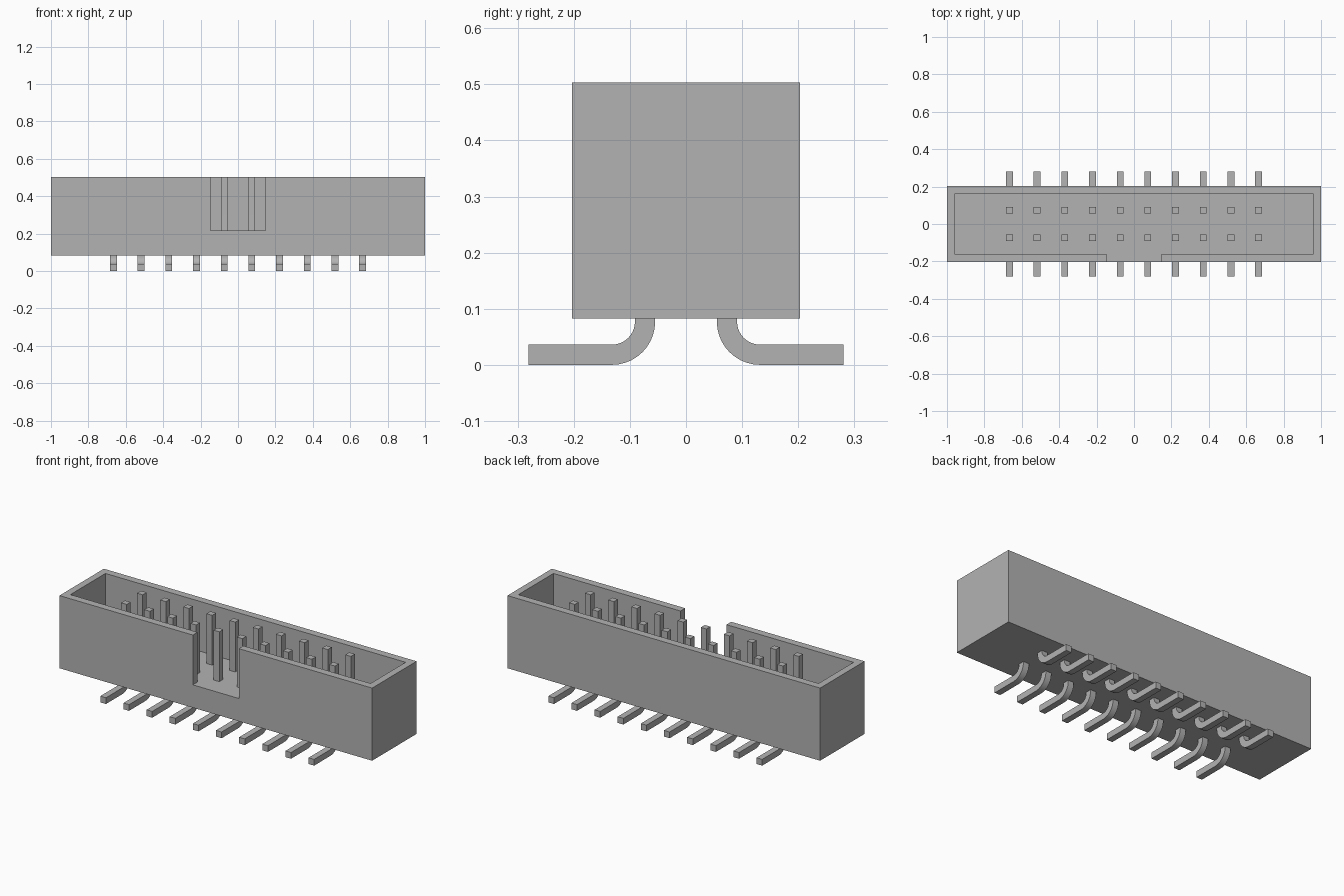
import bpy
import bmesh
from math import sin, cos, pi
from mathutils import Vector

cube = bpy.data.objects.get("Cube")
if cube:
    bpy.data.objects.remove(cube, do_unlink=True)

# Shared colour
grey = bpy.data.materials.new("neutral grey")
grey.use_nodes = True
colour = (0.45, 0.45, 0.45, 1)
grey.diffuse_color = colour
grey.node_tree.nodes["Principled BSDF"].inputs["Base Color"].default_value = colour

# Main sizes
HALF_X, HALF_Y = 1.0, 0.203
BASE, FLOOR, TOP = 0.083, 0.215, 0.503
IN_X, IN_Y, NOTCH = 0.96, 0.16, 0.147
PITCH, COUNT, THICK = 0.148, 10, 0.036


def prism(name, outline, offset):
    """Extrude a closed outline of 3D points along an offset."""
    bm = bmesh.new()
    face = bm.faces.new([bm.verts.new(p) for p in outline])
    side = bmesh.ops.extrude_face_region(bm, geom=[face])["geom"]
    verts = [v for v in side if isinstance(v, bmesh.types.BMVert)]
    bmesh.ops.translate(bm, verts=verts, vec=Vector(offset))
    bmesh.ops.recalc_face_normals(bm, faces=bm.faces)
    mesh = bpy.data.meshes.new(name)
    bm.to_mesh(mesh)
    bm.free()
    mesh.materials.append(grey)
    obj = bpy.data.objects.new(name, mesh)
    bpy.context.collection.objects.link(obj)
    return obj


def activate(obj):
    bpy.ops.object.select_all(action="DESELECT")
    obj.select_set(True)
    bpy.context.view_layer.objects.active = obj


# Shroud: box hollowed by one cutter holding both the cavity and key slot
box = [(-HALF_X, -HALF_Y), (HALF_X, -HALF_Y), (HALF_X, HALF_Y), (-HALF_X, HALF_Y)]
shroud = prism("shroud", [(x, y, BASE) for x, y in box], (0, 0, TOP - BASE))
cavity = [(-IN_X, IN_Y), (-IN_X, -IN_Y), (-NOTCH, -IN_Y), (-NOTCH, -HALF_Y * 2),
          (NOTCH, -HALF_Y * 2), (NOTCH, -IN_Y), (IN_X, -IN_Y), (IN_X, IN_Y)]
cutter = prism("cavity_cutter", [(x, y, FLOOR) for x, y in cavity], (0, 0, TOP))
cutter.hide_render = True
cut = shroud.modifiers.new("cavity", "BOOLEAN")
cut.operation = "DIFFERENCE"
cut.solver = "EXACT"
cut.object = cutter
activate(shroud)
bpy.ops.object.modifier_apply(modifier=cut.name)
bpy.data.objects.remove(cutter, do_unlink=True)

# Contact: straight pin above, rounded bend and flat solder foot below
OUTER, INNER, STEPS = 0.077, 0.041, 10
PIN_Y, FOOT_Y = 0.055, 0.281
centre_y = PIN_Y + OUTER


def bend(radius):
    angles = [pi + pi / 2 * i / STEPS for i in range(STEPS + 1)]
    return [(centre_y + radius * cos(a), OUTER + radius * sin(a)) for a in angles]


path = [(PIN_Y, TOP)] + bend(OUTER) + [(FOOT_Y, 0), (FOOT_Y, THICK)]
path += bend(INNER)[::-1] + [(PIN_Y + THICK, TOP)]
contact = prism("contact", [(-THICK / 2, y, z) for y, z in path], (THICK, 0, 0))
activate(contact)
bpy.ops.object.shade_smooth_by_angle(angle=pi / 6)

# Two facing rows of contacts sharing one mesh
for row, turn in (("back", 0), ("front", pi)):
    for i in range(COUNT):
        pin = bpy.data.objects.new(f"{row}_contact_{i + 1}", contact.data)
        pin.location.x = (i - (COUNT - 1) / 2) * PITCH
        pin.rotation_euler.z = turn
        bpy.context.collection.objects.link(pin)
bpy.data.objects.remove(contact, do_unlink=True)
